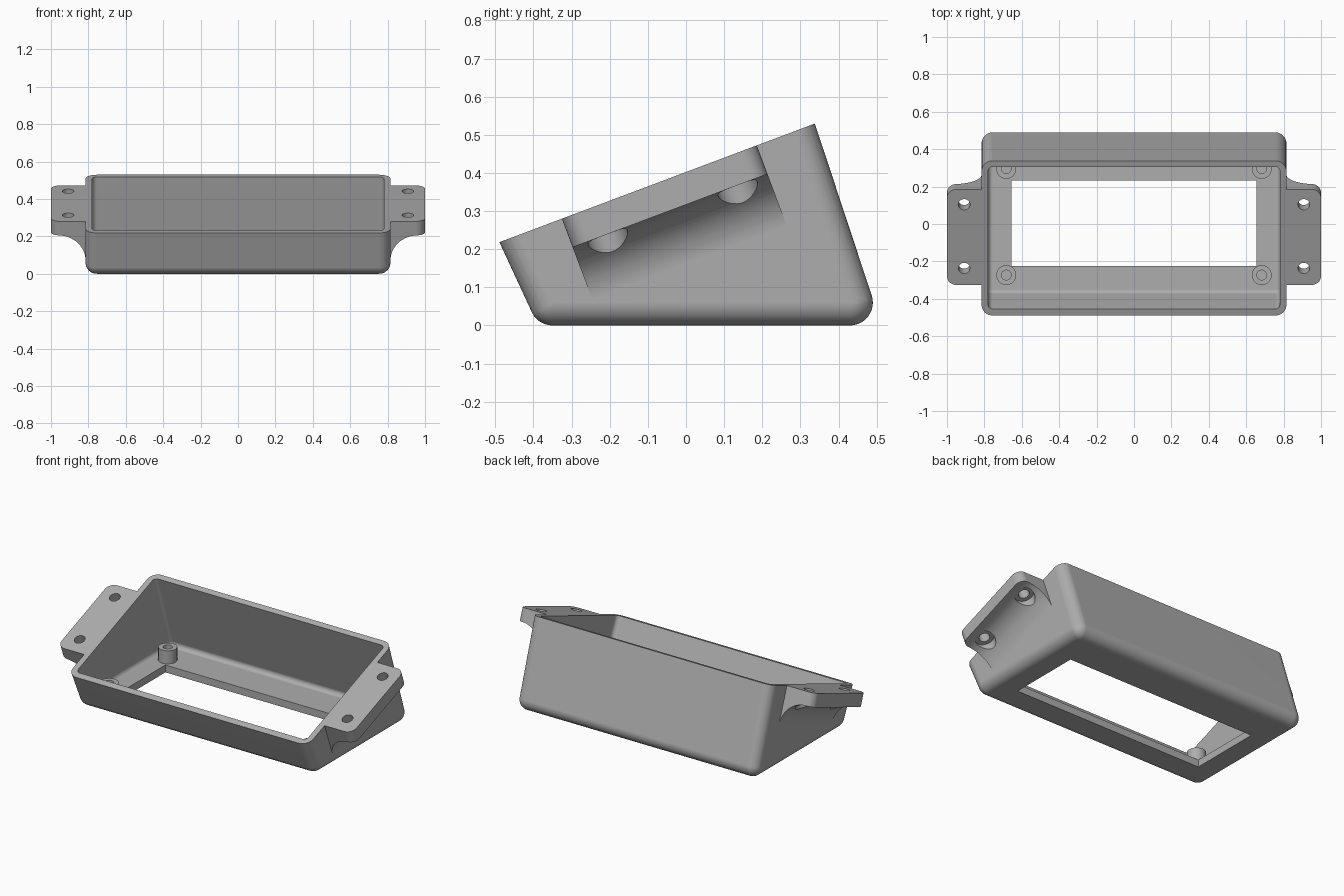
import bpy, bmesh, math
from mathutils import Matrix, Vector

if "Cube" in bpy.data.objects:
    bpy.data.objects.remove(bpy.data.objects["Cube"])

grey = bpy.data.materials.new("plain_grey")
grey.diffuse_color = (0.42, 0.42, 0.42, 1)
grey.use_nodes = True
grey.node_tree.nodes["Principled BSDF"].inputs["Base Color"].default_value = grey.diffuse_color

# Sloped frame of the open top: local x = across, y = up the slope, z = normal
TILT = Matrix.Translation((0, -0.07, 0.376)) @ Matrix.Rotation(math.atan(0.376), 4, 'X')
FLOOR = 0.045


def to_object(name, bm, matrix=Matrix()):
    bmesh.ops.transform(bm, matrix=matrix, verts=bm.verts)
    bmesh.ops.recalc_face_normals(bm, faces=bm.faces)
    me = bpy.data.meshes.new(name)
    bm.to_mesh(me)
    bm.free()
    ob = bpy.data.objects.new(name, me)
    bpy.context.collection.objects.link(ob)
    me.materials.append(grey)
    return ob


def box(name, lo, hi, matrix=Matrix(), round_z=0):
    bm = bmesh.new()
    bmesh.ops.create_cube(bm, size=1)
    lo, hi = Vector(lo), Vector(hi)
    for v in bm.verts:
        v.co = [l + (c + 0.5) * (h - l) for l, h, c in zip(lo, hi, v.co)]
    if round_z:
        edges = [e for e in bm.edges
                 if abs(e.verts[0].co.z - e.verts[1].co.z) > 0.01]
        bmesh.ops.bevel(bm, geom=edges, offset=round_z, segments=10,
                        profile=0.5, affect='EDGES')
    return to_object(name, bm, matrix)


def cylinder(name, x, y, z0, z1, r, matrix=Matrix()):
    bm = bmesh.new()
    bmesh.ops.create_cone(bm, cap_ends=True, segments=40, radius1=r, radius2=r,
                          depth=z1 - z0,
                          matrix=Matrix.Translation((x, y, (z0 + z1) / 2)))
    return to_object(name, bm, matrix)


def rounded_tub(name, r, lift):
    """Hull of spheres: leaning walls with every edge rounded."""
    bm = bmesh.new()
    for x in (-0.755, 0.755):
        for y, dy, dz, t in ((-0.35, -0.42, 0.907, 0.5), (0.43, -0.314, 0.949, 0.62)):
            for k, up in ((0, lift), (t, 0)):
                bmesh.ops.create_uvsphere(
                    bm, u_segments=40, v_segments=20, radius=r,
                    matrix=Matrix.Translation((x, y + k * dy, 0.06 + up + k * dz)))
    # keep only the outer hull
    pts = [v.co.copy() for v in bm.verts]
    bm.free()
    bm = bmesh.new()
    for p in pts:
        bm.verts.new(p)
    res = bmesh.ops.convex_hull(bm, input=bm.verts)
    junk = {g for g in res["geom_interior"] + res["geom_unused"]
            if isinstance(g, bmesh.types.BMVert)}
    bmesh.ops.delete(bm, geom=list(junk), context='VERTS')
    bmesh.ops.dissolve_limit(bm, angle_limit=math.radians(0.3),
                             verts=bm.verts, edges=bm.edges)
    return to_object(name, bm)


def combine(target, tool, op):
    m = target.modifiers.new("bool", 'BOOLEAN')
    m.operation, m.solver, m.object = op, 'EXACT', tool
    bpy.context.view_layer.objects.active = target
    bpy.ops.object.modifier_apply(modifier=m.name)
    bpy.data.objects.remove(tool)


def ear(side):
    """Mounting ear: slab with a concave fillet down to the side wall."""
    t, r = 0.08, 0.145
    prof = [(0.79, 0.05), (1.0, 0.05), (1.0, -t)]
    for i in range(17):
        a = math.pi / 2 * i / 16
        prof.append((0.815 + r - r * math.sin(a), -t - r + r * math.cos(a)))
    prof.append((0.79, -t - r))
    bm = bmesh.new()
    f = bm.faces.new([bm.verts.new((side * x, -0.273, z)) for x, z in prof])
    ext = bmesh.ops.extrude_face_region(bm, geom=[f])
    bmesh.ops.translate(bm, vec=(0, 0.546, 0),
                        verts=[g for g in ext["geom"] if isinstance(g, bmesh.types.BMVert)])
    ob = to_object("mounting_ear", bm, TILT)
    xs = sorted((side * 0.6, side * 1.0))
    # rounded outer corners
    combine(ob, box("corner_tool", (xs[0], -0.273, -0.5), (xs[1], 0.273, 0.3),
                    TILT, 0.05), 'INTERSECT')
    return ob


# Outer shell with both ears, trimmed along the sloped top
case = rounded_tub("sloped_case", 0.06, 0)
for s in (-1, 1):
    combine(case, ear(s), 'UNION')
combine(case, box("top_trim", (-2, -2, 0), (2, 2, 2), TILT), 'DIFFERENCE')

# Cavity and floor window
combine(case, rounded_tub("cavity", 0.025, FLOOR - 0.035), 'DIFFERENCE')
combine(case, box("window", (-0.655, -0.225, -0.1), (0.655, 0.232, 0.1)), 'DIFFERENCE')

for s in (-1, 1):
    # Screw holes and counterbores in the ears
    for u in (-0.182, 0.182):
        combine(case, cylinder("hole", s * 0.908, u + 0.004, -0.3, 0.1, 0.031, TILT), 'DIFFERENCE')
        combine(case, cylinder("bore", s * 0.908, u + 0.004, -0.4, -0.075, 0.055, TILT), 'DIFFERENCE')
    # Screw bosses on the floor
    for y in (-0.273, 0.295):
        combine(case, cylinder("boss", s * 0.683, y, FLOOR - 0.02, FLOOR + 0.08, 0.053), 'UNION')
        combine(case, cylinder("boss_hole", s * 0.683, y, FLOOR + 0.005, 0.3, 0.026), 'DIFFERENCE')

# Smooth shading with crisp edges
bpy.ops.object.select_all(action='DESELECT')
case.select_set(True)
bpy.context.view_layer.objects.active = case
bpy.ops.object.shade_smooth_by_angle(angle=math.radians(25))
wn = case.modifiers.new("even_shading", 'WEIGHTED_NORMAL')
wn.keep_sharp = True
